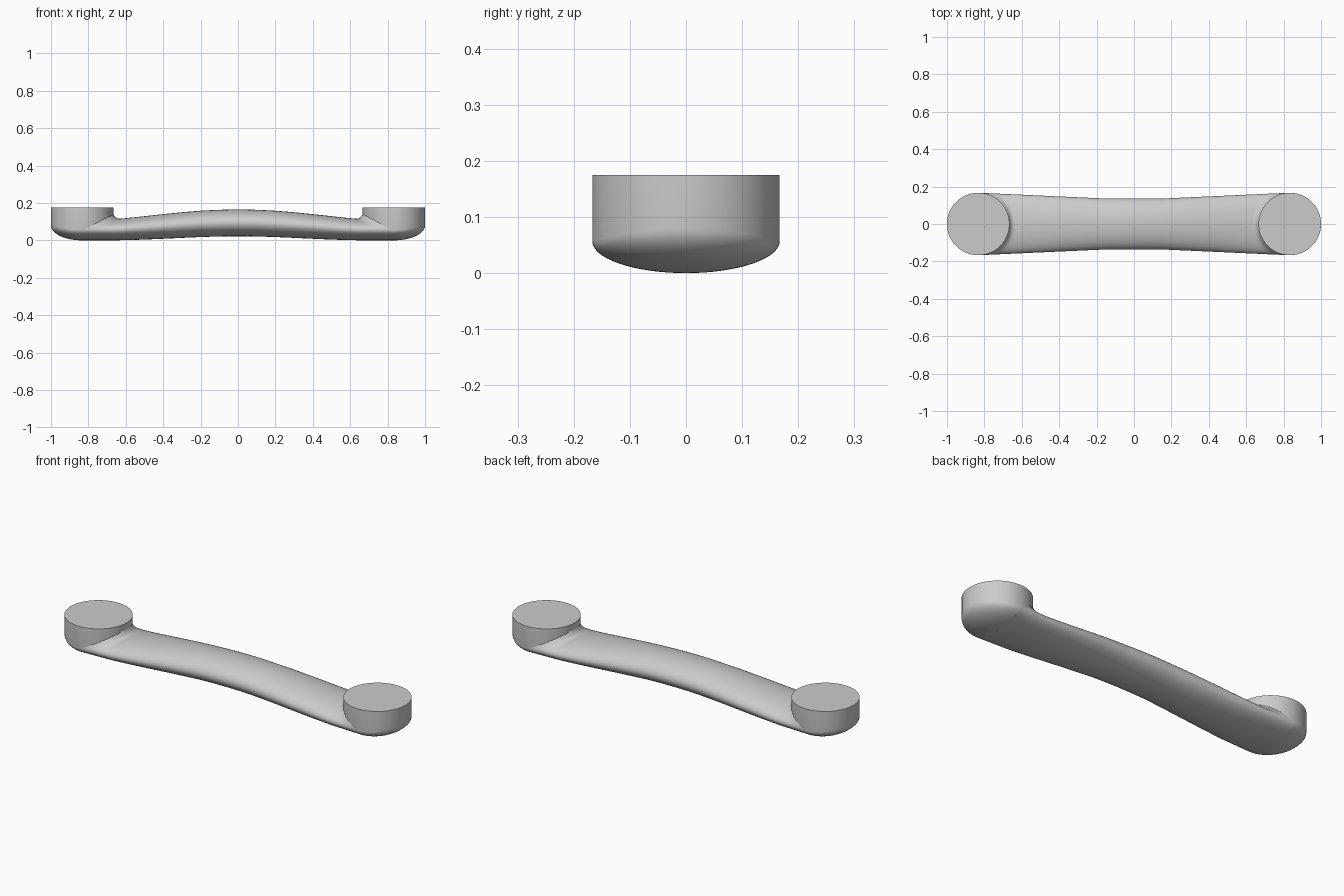
import bpy, bmesh, math

if "Cube" in bpy.data.objects:
    bpy.data.objects.remove(bpy.data.objects["Cube"])

CX, R = 0.833, 0.167        # end post centre and radius
TOP, MID = 0.175, 0.057     # post top, height of widest bar section
FILLET = 0.033


def loft(name, rings):
    """Skin a list of closed rings and cap both ends."""
    bm = bmesh.new()
    loops = [[bm.verts.new(p) for p in ring] for ring in rings]
    n = len(loops[0])
    for a, b in zip(loops, loops[1:]):
        for i in range(n):
            j = (i + 1) % n
            bm.faces.new((a[i], a[j], b[j], b[i]))
    bm.faces.new(loops[0][::-1])
    bm.faces.new(loops[-1])
    bmesh.ops.recalc_face_normals(bm, faces=bm.faces)
    mesh = bpy.data.meshes.new(name)
    bm.to_mesh(mesh)
    bm.free()
    obj = bpy.data.objects.new(name, mesh)
    bpy.context.collection.objects.link(obj)
    bpy.ops.object.select_all(action='DESELECT')
    obj.select_set(True)
    bpy.context.view_layer.objects.active = obj
    bpy.ops.object.shade_smooth_by_angle(angle=math.radians(40))
    return obj


def bar_ring(x, n=64):
    """Oval grip section: arched top, slight waist, fillet against the post."""
    ax = abs(x)
    u = min(ax / 0.66, 1)
    top = 0.165 - 0.0515 * (1.5 * u**2 - 0.5 * u**4)
    v = min(ax / 0.7, 1)
    bottom = 0.022 * (1 - v * v * (3 - 2 * v))
    w = max(0, (ax - 0.15) / (CX - 0.15))
    half = 0.136 + (R - 0.136) * w
    mid, rise = (top + bottom) / 2, (top - bottom) / 2
    ring = []
    for i in range(n):
        t = 2 * math.pi * i / n
        y, z = half * math.cos(t), mid + rise * math.sin(t)
        d = max(0, math.hypot(ax - CX, y) - R)
        if math.sin(t) > 0 and d < FILLET:
            lift = FILLET - math.sqrt(FILLET**2 - (FILLET - d)**2)
            z += lift * math.sin(t)
        ring.append((x, y, z))
    return ring


# Arched grip bar, sampled finely near the posts
half_xs = [0.6 * i / 24 for i in range(25)] + [0.6 + (CX - 0.6) * i / 40 for i in range(1, 41)]
loft("grip_bar", [bar_ring(x) for x in [-x for x in half_xs[:0:-1]] + half_xs])


def post_ring(side, r, k, n=96):
    """Round ring; k is 0 at the base and 1 where the wall turns vertical."""
    ring = []
    for i in range(n):
        t = 2 * math.pi * i / n
        height = MID + 0.023 * max(0, math.cos(t)) ** 2
        ring.append((side * (CX + r * math.cos(t)), r * math.sin(t), height * k))
    return ring


# Flat-topped round posts with domed undersides
for side, label in ((-1, "left"), (1, "right")):
    rings = []
    for i in range(1, 17):
        a = math.pi / 2 * i / 16
        rings.append(post_ring(side, R * math.sin(a), 1 - math.cos(a)))
    rings.append([(x, y, TOP) for x, y, z in rings[-1]])
    loft(label + "_end_post", rings)
